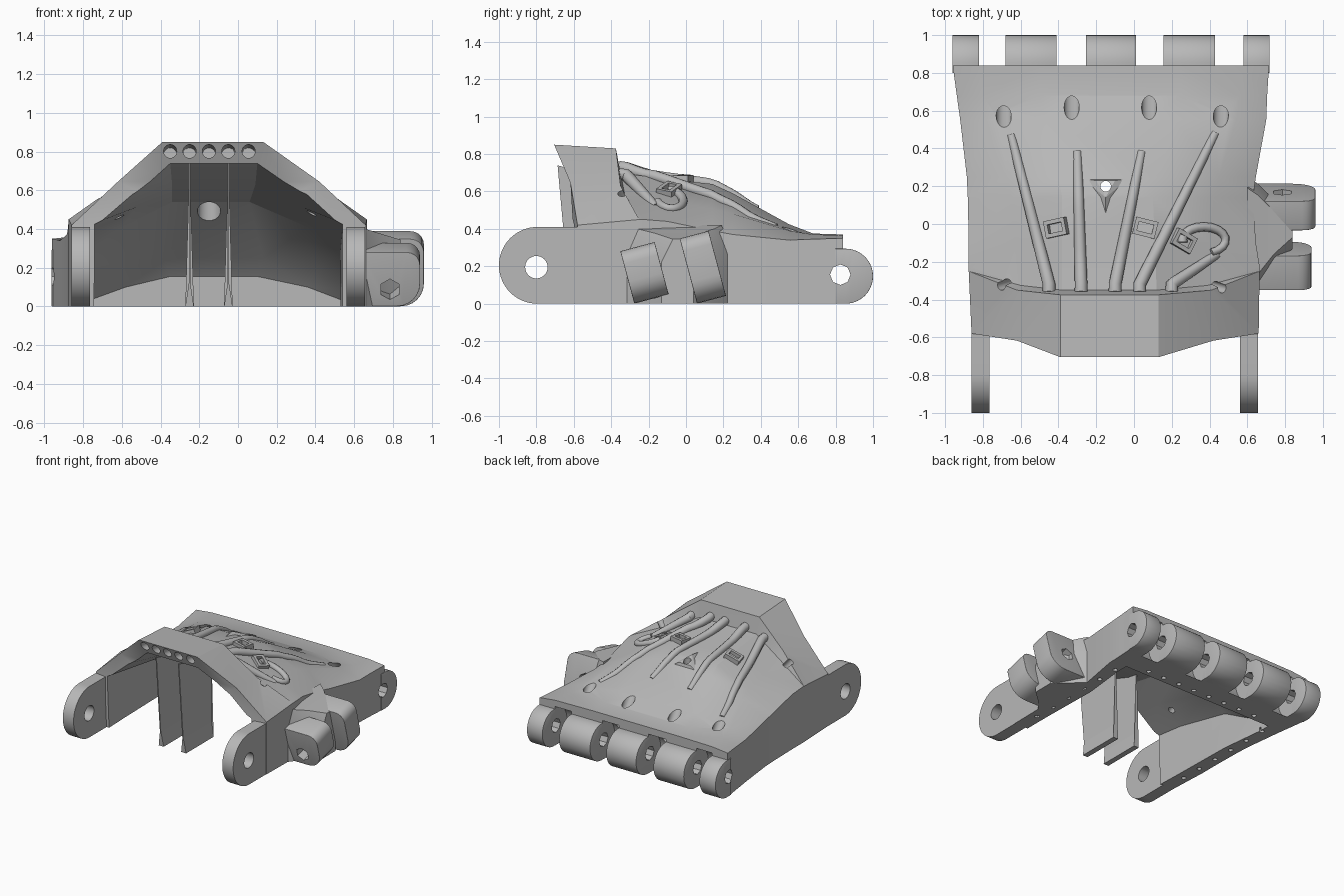
import bpy, bmesh, math
from math import sin, cos
from mathutils import Vector, Matrix
from mathutils.bvhtree import BVHTree

cube = bpy.data.objects.get("Cube")
if cube:
    bpy.data.objects.remove(cube, do_unlink=True)

grey = bpy.data.materials.new("plain grey")
grey.use_nodes = True
grey.diffuse_color = (0.48, 0.48, 0.48, 1)
grey.node_tree.nodes["Principled BSDF"].inputs["Base Color"].default_value = (0.48, 0.48, 0.48, 1)


def finish(name, bm):
    bmesh.ops.recalc_face_normals(bm, faces=bm.faces)
    mesh = bpy.data.meshes.new(name)
    bm.to_mesh(mesh)
    bm.free()
    mesh.materials.append(grey)
    obj = bpy.data.objects.new(name, mesh)
    bpy.context.collection.objects.link(obj)
    return obj


def activate(obj):
    bpy.ops.object.select_all(action='DESELECT')
    obj.select_set(True)
    bpy.context.view_layer.objects.active = obj


def smooth(obj, degrees=28):
    activate(obj)
    bpy.ops.object.shade_smooth_by_angle(angle=math.radians(degrees))


def soften(obj, width, segments):
    bevel = obj.modifiers.new("soft edge", 'BEVEL')
    bevel.width, bevel.segments = width, segments
    activate(obj)
    bpy.ops.object.modifier_apply(modifier=bevel.name)


def rings_to_solid(name, rings):
    bm = bmesh.new()
    rows = [[bm.verts.new(p) for p in ring] for ring in rings]
    n = len(rows[0])
    for a, b in zip(rows, rows[1:]):
        for i in range(n):
            j = (i + 1) % n
            bm.faces.new((a[i], a[j], b[j], b[i]))
    bm.faces.new(rows[0])
    bm.faces.new(rows[-1])
    bmesh.ops.triangulate(bm, faces=[f for f in bm.faces if len(f.verts) > 3])
    return finish(name, bm)


def prism(name, pts, axis, a, b):
    """Extrude a 2D outline along x, or along y."""
    place = (lambda u, v, t: (t, u, v)) if axis == "x" else (lambda u, v, t: (u, t, v))
    return rings_to_solid(name, [[place(u, v, t) for u, v in pts] for t in (a, b)])


def arc(cx, cy, r, start, end, n=16):
    angles = [math.radians(start + (end - start) * i / n) for i in range(n + 1)]
    return [(cx + r * cos(t), cy + r * sin(t)) for t in angles]


def cut_rods(obj, rods, sides=20):
    """Subtract rods given as (start, end, radius)."""
    bm = bmesh.new()
    for p, q, r in rods:
        p, q = Vector(p), Vector(q)
        turn = (q - p).to_track_quat('Z', 'Y').to_matrix().to_4x4()
        bmesh.ops.create_cone(bm, cap_ends=True, segments=sides, radius1=r, radius2=r,
                              depth=(q - p).length, matrix=Matrix.Translation((p + q) / 2) @ turn)
    cut(obj, finish("cutter", bm))


def cut(obj, cutter):
    mod = obj.modifiers.new("cut", 'BOOLEAN')
    mod.operation, mod.solver, mod.object = 'DIFFERENCE', 'EXACT', cutter
    activate(obj)
    bpy.ops.object.modifier_apply(modifier=mod.name)
    bpy.data.objects.remove(cutter, do_unlink=True)


def section(y, xl, xr, zs, ml, mr, zm, tl, tr, zt, base=0.0, lean=0.0, share=0.0):
    """Arch outline from left foot to right foot; the crown leans forward, the shoulders by a share of it."""
    low, mid, crown = y, y - lean * share, y - lean
    return [(xl, low, base), (xl, low, zs), (ml, mid, zm), (tl, crown, zt),
            (tr, crown, zt), (mr, mid, zm), (xr, low, zs), (xr, low, base)]


# Palm shell, outside and hollow
shell = rings_to_solid("palm_shell", [
    section(-0.58, -0.86, 0.66, 0.42, -0.62, 0.42, 0.645, -0.39, 0.13, 0.85, lean=0.125, share=0.3),
    section(-0.25, -0.875, 0.665, 0.45, -0.62, 0.41, 0.63, -0.39, 0.13, 0.83, lean=0.125, share=0.8),
    section(-0.225, -0.875, 0.665, 0.45, -0.60, 0.39, 0.57, -0.38, 0.12, 0.70, lean=0.125, share=0.8),
    section(-0.10, -0.875, 0.645, 0.44, -0.62, 0.40, 0.54, -0.38, 0.11, 0.665),
    section(0.14, -0.88, 0.63, 0.39, -0.65, 0.42, 0.51, -0.38, 0.10, 0.64),
    section(0.25, -0.885, 0.645, 0.37, -0.67, 0.45, 0.48, -0.40, 0.13, 0.59),
    section(0.55, -0.92, 0.70, 0.34, -0.78, 0.54, 0.39, -0.47, 0.22, 0.425),
    section(0.68, -0.938, 0.705, 0.345, -0.80, 0.56, 0.37, -0.50, 0.25, 0.375),
    section(0.84, -0.96, 0.715, 0.35, -0.82, 0.58, 0.365, -0.50, 0.25, 0.37),
])
ground = BVHTree.FromObject(shell, bpy.context.evaluated_depsgraph_get())


def surface(x, y, lift=0.0):
    hit = ground.ray_cast(Vector((x, y, 3)), Vector((0, 0, -1)))[0]
    return Vector((x, y, (hit.z if hit else 0.4) + lift))


cut(shell, rings_to_solid("hollow", [
    section(-0.95, -0.74, 0.54, 0.43, -0.55, 0.36, 0.59, -0.35, 0.10, 0.74, -0.1),
    section(-0.66, -0.74, 0.54, 0.43, -0.55, 0.36, 0.59, -0.35, 0.10, 0.74, -0.1),
    section(-0.36, -0.75, 0.54, 0.40, -0.53, 0.34, 0.51, -0.34, 0.09, 0.63, -0.1),
    section(0.14, -0.76, 0.53, 0.29, -0.60, 0.36, 0.41, -0.34, 0.06, 0.54, -0.1),
    section(0.50, -0.80, 0.57, 0.09, -0.62, 0.40, 0.18, -0.38, 0.13, 0.25, -0.1),
    section(0.59, -0.80, 0.57, 0.02, -0.58, 0.36, 0.10, -0.35, 0.10, 0.155, -0.1),
]))

# Knuckle gaps, with cord holes running down into them
lugs = [(-0.962, -0.82), (-0.68, -0.41), (-0.255, 0.01), (0.155, 0.43), (0.58, 0.717)]
cut_rods(shell, [((a[1], 0.85, 0.15), (b[0], 0.85, 0.15), 0.165) for a, b in zip(lugs, lugs[1:])], 40)
cord_x = [(-0.69, 0.49), (-0.33, 0.54), (0.08, 0.54), (0.46, 0.49)]
cut_rods(shell, [((x, y - 0.02, 0.55), (x, y + 0.19, 0.22), 0.04) for x, y in cord_x])
pin = ((-1.2, 0.825, 0.155), (1.2, 0.825, 0.155), 0.055)
cut_rods(shell, [pin], 8)

# Sloping cord holes in the wrist lip, vents in the shell, and stud holes under the rim
cut_rods(shell, [((x, -0.9, 0.815), (x, -0.42, 0.785), 0.034) for x in (-0.35, -0.25, -0.15, -0.05, 0.055)])
cut_rods(shell, [((-0.82, -0.36, 0.72), (-0.55, -0.28, 0.38), 0.026),
                 ((0.57, -0.37, 0.72), (0.30, -0.29, 0.38), 0.026),
                 ((-0.15, 0.20, 0.9), (-0.15, 0.20, 0.3), 0.028)])
cut_rods(shell, [((-0.15, 0.20, 0.56), (-0.15, 0.20, 0.3), 0.06)])
studs = [(x, -0.4 + 0.18 * i) for i in range(6) for x in (-0.815, 0.60)]
studs += [(-0.62 + 0.145 * i, 0.64) for i in range(8)]
cut_rods(shell, [((x, y, -0.1), (x, y, 0.03), 0.018) for x, y in studs], 12)
smooth(shell, 22)

# Knuckle lugs
for i, (a, b) in enumerate(lugs):
    outline = arc(0.853, 0.147, 0.147, -90, 90, 20) + [(0.80, 0.294), (0.80, 0.0)]
    lug = prism(f"knuckle_lug_{i + 1}", outline, "x", a, b)
    soften(lug, 0.012, 2)
    cut_rods(lug, [pin], 8)
    smooth(lug)

# Wrist hinge arms
for side, a, b in (("right", -0.86, -0.765), ("left", 0.56, 0.657)):
    outline = arc(-0.795, 0.205, 0.205, 90, 270, 32) + [(-0.52, 0.0), (-0.52, 0.41)]
    arm = prism(f"{side}_wrist_arm", outline, "x", a, b)
    cut_rods(arm, [((-1, -0.8, 0.195), (1, -0.8, 0.195), 0.06)], 32)
    smooth(arm)

# Thumb mount: two leaning lugs on a flared base
tilt = math.radians(15)
for name, y, z, thick, tall, reach in (("front", -0.222, 0.165, 0.19, 0.29, 0.94),
                                       ("rear", 0.09, 0.195, 0.16, 0.36, 0.96)):
    h = tall / 2
    outline = [(0.63, -h)] + arc(reach - 0.12, 0.12 - h, 0.12, -90, 0, 6)
    outline += arc(reach - 0.07, h - 0.07, 0.07, 0, 90, 5) + [(0.63, h)]
    lug = prism(f"{name}_thumb_lug", outline, "y", -thick / 2, thick / 2)
    lug.data.transform(Matrix.Translation((0, y, z)) @ Matrix.Rotation(tilt, 4, 'X'))
    soften(lug, 0.035, 4)
    cut_rods(lug, [((0.785, -0.5, 0.035), (0.785, 0.4, 0.275), 0.055)], 6)
    smooth(lug, 40)
flare = [(0.60, -0.40, 0.25, 0.42), (0.66, -0.32, 0.21, 0.40), (0.74, -0.22, 0.13, 0.375), (0.84, -0.13, 0.04, 0.345)]
base = rings_to_solid("thumb_mount_base", [
    [(x, a, 0), (x, a, z * 0.65), (x, a + 0.06, z), (x, b - 0.06, z), (x, b, z * 0.65), (x, b, 0)]
    for x, a, b, z in flare])
smooth(base, 35)


# Cord tubes over the back of the hand
def tube(name, path, radius, taper):
    curve = bpy.data.curves.new(name, 'CURVE')
    curve.dimensions, curve.bevel_depth, curve.bevel_resolution = '3D', radius, 3
    curve.use_fill_caps = True
    line = curve.splines.new('POLY')
    line.points.add(len(path) - 1)
    for i, p in enumerate(path):
        line.points[i].co = (*p, 1)
        line.points[i].radius = 1 - taper * i / (len(path) - 1)
    curve.materials.append(grey)
    obj = bpy.data.objects.new(name, curve)
    bpy.context.collection.objects.link(obj)
    activate(obj)
    bpy.ops.object.convert(target='MESH')
    smooth(bpy.context.object, 40)


runs = [(-0.45, -0.65, 0.47), (-0.28, -0.30, 0.38), (-0.10, 0.04, 0.38), (0.03, 0.43, 0.48), (0.20, 0.44, -0.16)]
for i, (x0, x1, y1) in enumerate(runs):
    first, last = surface(x0, -0.32, 0.03), surface(x1, y1, -0.015)
    path = [first + Vector((0, -0.04, 0.005))]
    for k in range(17):
        p = first.lerp(last, k / 16)
        p.z = max(p.z, surface(p.x, p.y).z + 0.008 - 0.03 * (k / 16) ** 4)
        path.append(p)
    tube(f"cord_tube_{i + 1}", path, 0.034, 0.3)
bend = [(0.37 + 0.115 * cos(math.radians(t)), -0.085 + 0.07 * sin(math.radians(t))) for t in range(190, -71, -20)]
tube("thumb_cord_loop", [surface(x, y, 0.005) for x, y in bend], 0.026, 0.2)

# Small tie brackets beside the tubes
for i, (x, y, turn) in enumerate(((-0.41, -0.02, 0.2), (0.06, -0.02, -0.25), (0.26, -0.09, -0.5))):
    spot = surface(x, y, 0.005)
    slope = (surface(x + 0.05, y) - surface(x - 0.05, y)).z / 0.1
    bm = bmesh.new()
    for dx, dy, sx, sy in ((0, -0.035, 0.12, 0.022), (0, 0.035, 0.12, 0.022), (-0.05, 0, 0.02, 0.05), (0.05, 0, 0.02, 0.05)):
        bmesh.ops.create_cube(bm, size=1, matrix=Matrix.Translation((dx, dy, 0)) @ Matrix.Diagonal((sx, sy, 0.05, 1)))
    pose = Matrix.Translation(spot) @ Matrix.Rotation(-math.atan(slope), 4, 'Y') @ Matrix.Rotation(turn, 4, 'Z')
    bmesh.ops.transform(bm, matrix=pose, verts=bm.verts)
    finish(f"tie_bracket_{i + 1}", bm)

# Three-sided boss around the centre vent
rim = [(-0.27, 0.24), (-0.03, 0.24), (-0.15, 0.0)]
top = [(-0.20, 0.23), (-0.10, 0.23), (-0.15, 0.14)]
boss = rings_to_solid("centre_boss", [[surface(x, y, -0.015) for x, y in rim],
                                      [surface(x, y, 0.02) for x, y in top]])
cut_rods(boss, [((-0.15, 0.20, 0.9), (-0.15, 0.20, 0.3), 0.028)])

# Thin upright props with flared feet and a raked front edge under the wrist arch
for i, x in enumerate((-0.25, -0.05)):
    half = [(0.022, 0), (0.004, 0.12), (0.004, 0.74)]
    outline = [(x + w, z) for w, z in half] + [(x - w, z) for w, z in reversed(half)]
    rings_to_solid(f"prop_{i + 1}", [[(u, -0.62 - 0.09 * z, z) for u, z in outline],
                                     [(u, -0.27, min(z, 0.62)) for u, z in outline]])
